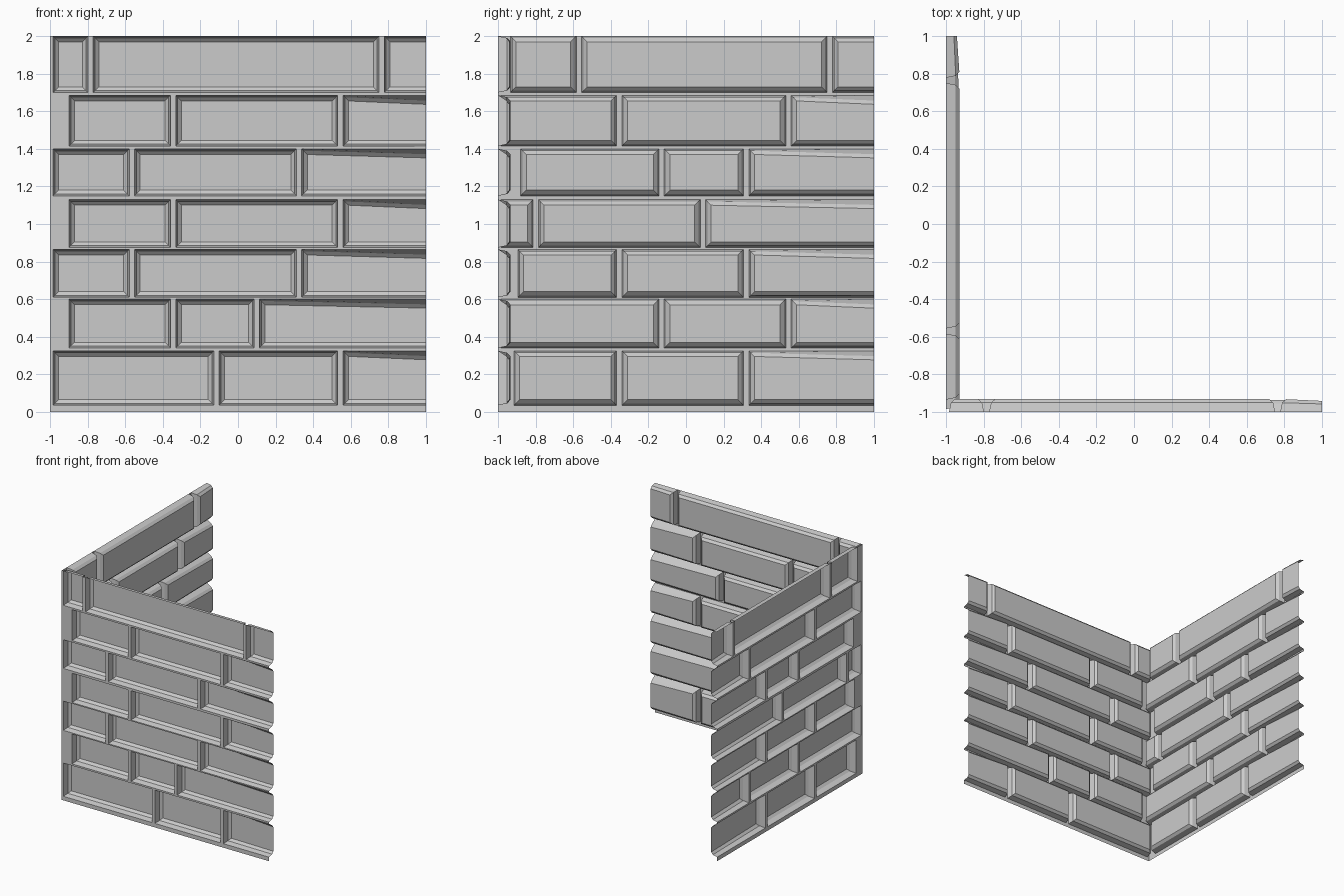
import bpy, bmesh

if "Cube" in bpy.data.objects:
    bpy.data.objects.remove(bpy.data.objects["Cube"])

# Course heights (bottom, top), from the ground up
COURSES = [(.035, .325), (.34, .60), (.61, .865), (.875, 1.13),
           (1.15, 1.40), (1.415, 1.685), (1.70, 2.0)]
JOINT = 0.028
# Per course: start of first brick, then centres of the upright joints
FRONT = [(-.985, -.115, .545), (-.90, -.345, .10), (-.985, -.565, .325), (-.90, -.345, .545),
         (-.985, -.565, .325), (-.90, -.345, .545), (-.985, -.785, .765)]
SIDE = [(-.915, -.355, .32), (-.985, -.13, .545), (-.895, -.355, .32), (-.985, -.80, .09),
        (-.88, -.13, .32), (-.985, -.355, .545), (-.935, -.57, .765)]


def build_wall(name, layout, place, depth, end_depth, flip):
    """Open sheet: flat mortar with bricks pushed out of it towards the inside."""
    bm = bmesh.new()

    def face(pts):
        vs = [bm.verts.new(place(*p)) for p in pts]
        bm.faces.new(vs[::-1] if flip else vs)

    def mortar(u0, u1, z0, z1):
        face([(u0, z0, 0), (u1, z0, 0), (u1, z1, 0), (u0, z1, 0)])

    def brick(u0, u1, z0, z1, open_end, top):
        loops = []
        for inset, d in ((0, 0), (.010, .72), (.030, 1)):
            e = 0 if open_end else inset
            drop = .018 if open_end and not top and d else 0
            d0, d1 = d * depth, d * (end_depth if open_end else depth)
            loops.append([(u0 + inset, z0 + inset, d0), (u1 - e, z0 + inset, d1),
                          (u1 - e, z1 - inset - drop, d1), (u0 + inset, z1 - inset, d0)])
        for a, b in zip(loops, loops[1:]):
            for i in range(4):
                if open_end and i == 1:      # cut end of the wall stays open
                    continue
                j = (i + 1) % 4
                face([a[i], a[j], b[j], b[i]])
        face(loops[-1])

    # Mortar beds between courses
    below = 0
    for z0, z1 in COURSES:
        mortar(-1, 1, below, z0)
        below = z1
    # Bricks and upright joints
    for n, ((z0, z1), row) in enumerate(zip(COURSES, layout)):
        start, joints = row[0], row[1:]
        mortar(-1, start, z0, z1)
        for c in joints:
            brick(start, c - JOINT / 2, z0, z1, False, False)
            mortar(c - JOINT / 2, c + JOINT / 2, z0, z1)
            start = c + JOINT / 2
        brick(start, 1, z0, z1, True, n == len(COURSES) - 1)

    bmesh.ops.remove_doubles(bm, verts=bm.verts, dist=1e-4)
    mesh = bpy.data.meshes.new(name)
    bm.to_mesh(mesh)
    bm.free()
    bpy.context.collection.objects.link(bpy.data.objects.new(name, mesh))


# Two walls meeting in a corner, brick faces to the inside
build_wall("front_brick_wall", FRONT, lambda u, z, d: (u, -1 + d, z), .067, .058, True)
build_wall("side_brick_wall", SIDE, lambda u, z, d: (-1 + d, u, z), .070, .057, False)
